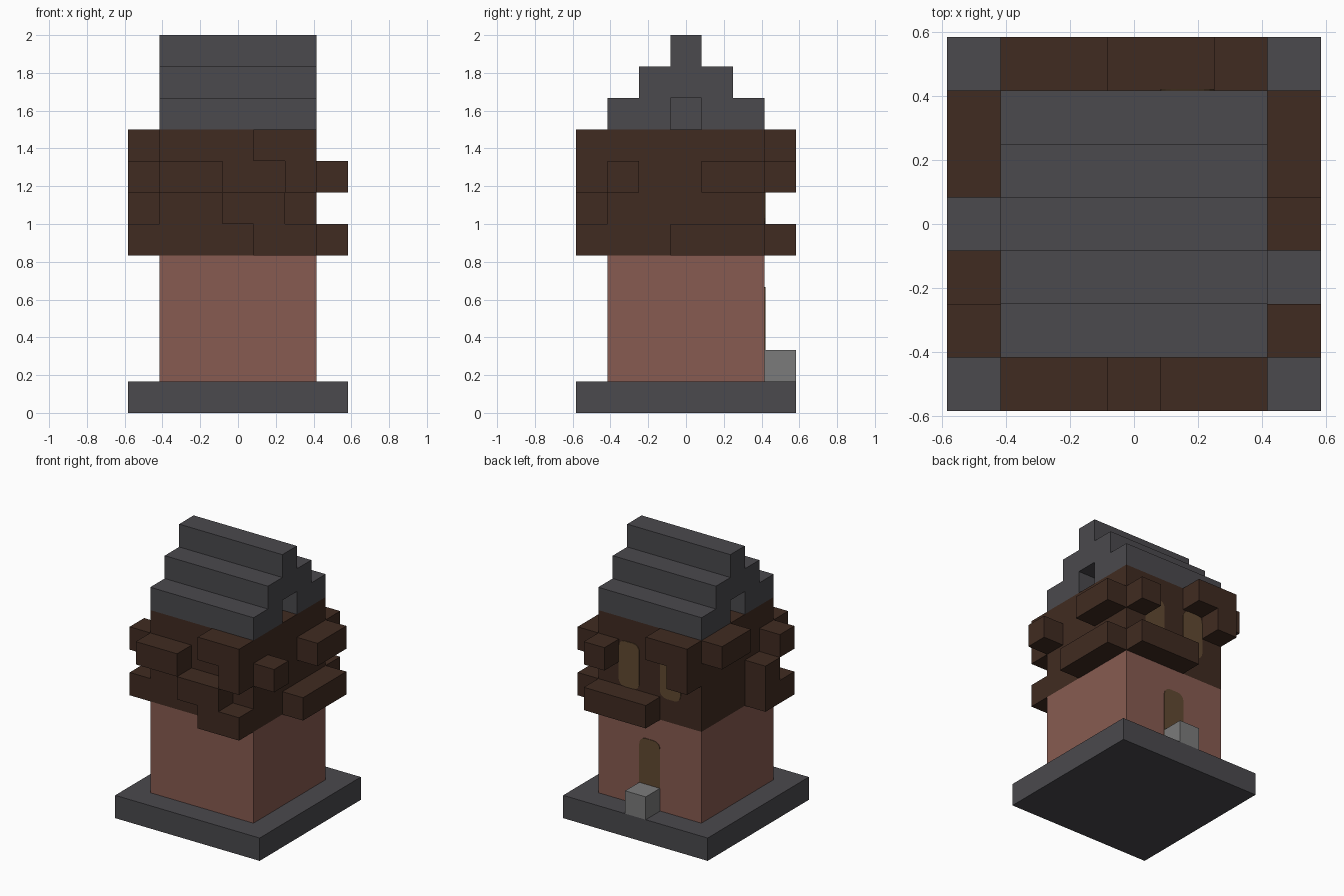
import bpy, bmesh, math

if "Cube" in bpy.data.objects:
    bpy.data.objects.remove(bpy.data.objects["Cube"])

U = 1 / 6  # one block


def material(name, r, g, b):
    m = bpy.data.materials.new(name)
    m.use_nodes = True
    m.diffuse_color = (r, g, b, 1)
    m.node_tree.nodes["Principled BSDF"].inputs["Base Color"].default_value = (r, g, b, 1)
    return m


slate = material("dark slate", 0.069, 0.067, 0.075)
timber = material("dark timber", 0.051, 0.024, 0.015)
brick = material("red brick", 0.242, 0.105, 0.082)
stone = material("grey stone", 0.198, 0.198, 0.198)
oak = material("oak door", 0.12, 0.067, 0.031)


def finish(name, bm, mat):
    bmesh.ops.recalc_face_normals(bm, faces=bm.faces)
    mesh = bpy.data.meshes.new(name)
    bm.to_mesh(mesh)
    bm.free()
    mesh.materials.append(mat)
    ob = bpy.data.objects.new(name, mesh)
    bpy.context.collection.objects.link(ob)
    return ob


def box(name, x, y, z, mat):
    """Box from block ranges: x and y about the centre, z from the ground."""
    bm = bmesh.new()
    bmesh.ops.create_cube(bm, size=1)
    for v in bm.verts:
        v.co = [(r[0] if c < 0 else r[1]) * U for c, r in zip(v.co, (x, y, z))]
    return finish(name, bm, mat)


def plate(name, x, low, high, round_low):
    """Thin panel with rounded corners on the back wall."""
    r, half = 0.3, 0.5
    corners = [(x + half - r, high - r, 0), (x - half + r, high - r, 1)]
    if round_low:
        corners += [(x - half + r, low + r, 2), (x + half - r, low + r, 3)]
    pts = []
    for cx, cz, quarter in corners:
        for k in range(5):
            a = (quarter + k / 4) * math.pi / 2
            pts.append((cx + r * math.cos(a), cz + r * math.sin(a)))
    if not round_low:
        pts += [(x - half, low), (x + half, low)]
    bm = bmesh.new()
    wall = 2.5 * U
    face = bm.faces.new([bm.verts.new((px * U, wall, pz * U)) for px, pz in pts])
    out = bmesh.ops.extrude_face_region(bm, geom=[face])
    for v in out["geom"]:
        if isinstance(v, bmesh.types.BMVert):
            v.co.y += 0.004
    finish(name, bm, oak)


W = (-2.5, 2.5)

# Main storeys
box("base", (-3.5, 3.5), (-3.5, 3.5), (0, 1), slate)
box("lower_storey", W, W, (1, 5), brick)
box("upper_storey", W, W, (5, 9), timber)

# Stepped roof, with a recessed opening in each gable
box("roof_front_eave", W, (-2.5, -0.5), (9, 10), slate)
box("roof_back_eave", W, (0.5, 2.5), (9, 10), slate)
box("roof_core", (-1.5, 1.5), (-0.5, 0.5), (9, 10), slate)
box("roof_middle", W, (-1.5, 1.5), (10, 11), slate)
box("roof_ridge", W, (-0.5, 0.5), (11, 12), slate)

# Projecting timbers: first block, last block and course on each wall
beams = {
    "front": [(-2, -1, 7), (1, 2, 8), (2, 2, 7), (0, 1, 6), (1, 2, 5)],
    "back": [(0, 2, 5), (-2, -1, 8), (-2, -2, 7), (2, 2, 7)],
    "left": [(0, 2, 5), (1, 2, 7), (-2, -2, 7)],
    "right": [(-2, -1, 5), (-1, -1, 6), (-2, -2, 7), (1, 2, 8)],
}
for side, rows in beams.items():
    out = (-3.5, -2.5) if side in ("front", "right") else (2.5, 3.5)
    for n, (a, b, z) in enumerate(rows, 1):
        span = (a - 0.5, b + 0.5)
        x, y = (span, out) if side in ("front", "back") else (out, span)
        box(f"{side}_timber_{n}", x, y, (z, z + 1), timber)

# Doorway, doorstep and windows at the back
box("doorstep", (-0.5, 0.5), (2.5, 3.5), (1, 2), stone)
plate("door", 0, 1, 4, False)
for n, x in enumerate((-1, 1), 1):
    plate(f"window_{n}", x, 6, 8, True)
